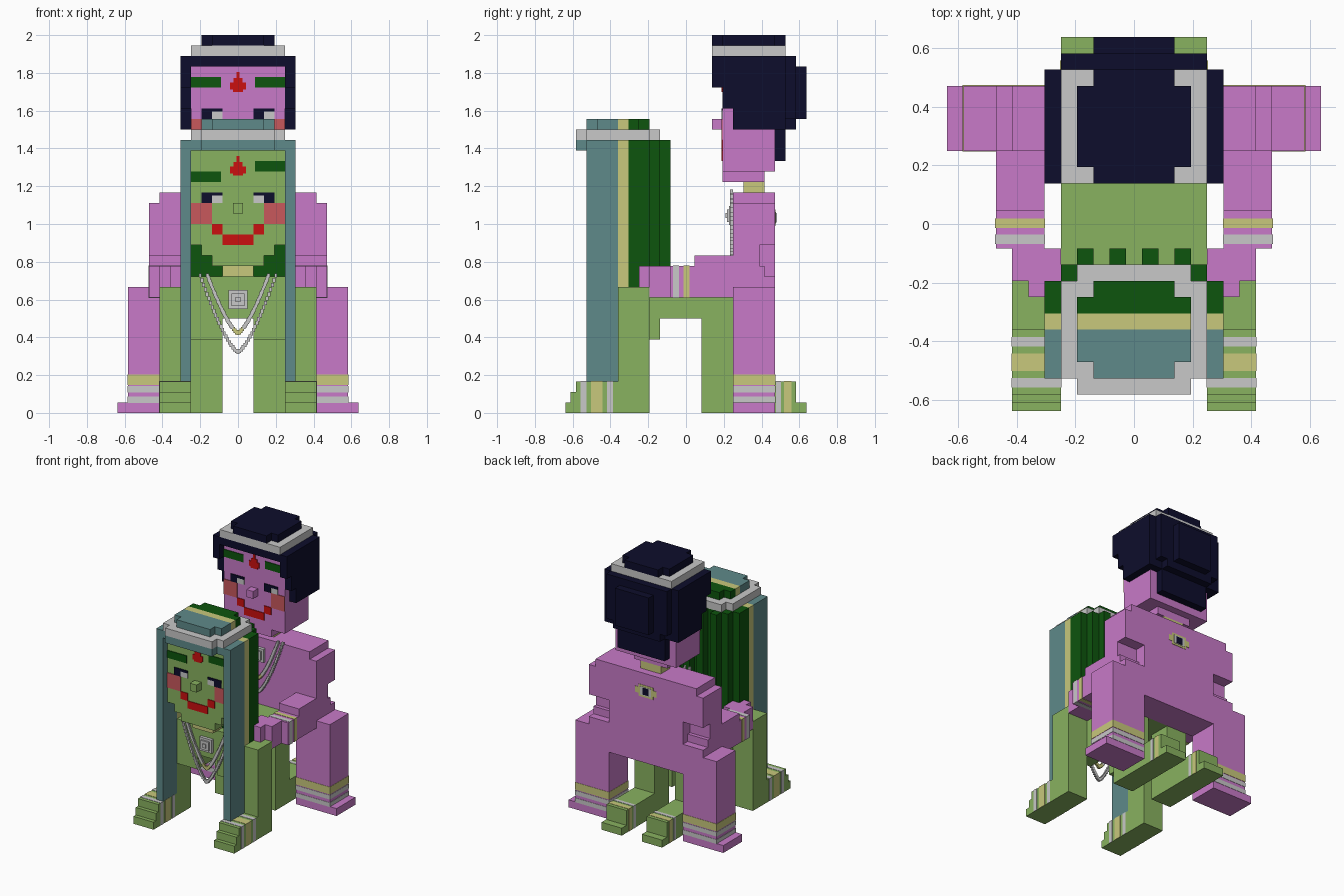
import bpy

V = 1 / 18  # size of one block
cube = bpy.data.objects.get("Cube")
if cube:
    bpy.data.objects.remove(cube)


def colour(name, r, g, b):
    m = bpy.data.materials.new(name)
    m.use_nodes = True
    m.diffuse_color = (r, g, b, 1)
    m.node_tree.nodes["Principled BSDF"].inputs["Base Color"].default_value = (r, g, b, 1)
    return m


pink = colour("orchid pink", .58, .195, .58)
green = colour("leaf green", .25, .445, .117)
forest = colour("forest green", .004, .09, .004)
teal = colour("teal", .114, .254, .254)
yellow = colour("pale yellow", .578, .578, .2)
silver = colour("silver", .578, .578, .578)
navy = colour("navy", .004, .004, .025)
red = colour("red", .6, .005, .005)
coral = colour("coral", .578, .098, .107)


def part(name, mat, *boxes, mirror=False):
    """One object from boxes given as (x range, y range, z range) in blocks."""
    if mirror:
        boxes += tuple(((-x[1], -x[0]), y, z) for x, y, z in boxes)
    verts, faces = [], []
    for xs, ys, zs in boxes:
        n = len(verts)
        verts += [(x * V, y * V, z * V) for x in xs for y in ys for z in zs]
        for f in ("0132", "4675", "0451", "2376", "0264", "1573"):
            faces.append([n + int(c) for c in f])
    mesh = bpy.data.meshes.new(name)
    mesh.from_pydata(verts, [], faces)
    mesh.materials.append(mat)
    ob = bpy.data.objects.new(name, mesh)
    bpy.context.collection.objects.link(ob)
    return ob


def mid(w):
    return (-w, w)


def band(name, mat, x, y, z):
    """Thin painted band that wraps a limb."""
    e = .04
    part(name, mat, *[tuple((r[0] - e, r[1] + e) for r in (x, y, z))], mirror=True)


def face(who, y, up, skin, brow_drop, gaze):
    """Painted features and nose on the front of a head."""
    def paint(label, mat, *rects, mirror=False):
        part(who + "_" + label, mat, *[(x, (y - .1 - d, y), (z[0] + up, z[1] + up))
                                       for x, z, d in rects], mirror=mirror)

    part(who + "_nose", skin, (mid(.5), (y - 1, y), (19 + up, 20 + up)))
    paint("cheeks", coral, ((2.5, 4.5), (18, 20), 0), mirror=True)
    paint("mouth", red, ((1.5, 2.5), (17, 18), 0), ((-2.5, -1.5), (17, 18), 0),
          (mid(1.5), (16, 17), 0))
    paint("left_brow", forest, ((1.6, 4.5), (23, 24), 0))
    paint("right_brow", forest, ((-4.5, -1.6), (23 - brow_drop, 24 - brow_drop), 0))
    paint("drop", red, *[(mid(w), z, 0) for w, z in
                         ((.5, (22.6, 22.8)), (.75, (22.8, 23.5)),
                          (.45, (23.5, 23.9)), (.15, (23.9, 24.5)))])
    for s in (-1, 1):
        c = s * 2.5
        out = s if gaze == 0 else gaze
        paint("eye_white", silver, ((c - 1, c + 1), (20, 20.8), 0))
        pupil = sorted((c, c + out))
        paint("pupil", navy, (pupil, (20, 21), .04), ((c - 1, c + 1), (20.7, 21), .04))


def necklace(who, y, up):
    """Beaded chains with a square pendant."""
    def chain(label, mat, width, low, start, stop, n=30):
        beads = []
        for i in range(n + 1):
            t = start + (stop - start) * i / n
            x, z = width * t, low + (13.1 - low) * abs(t) ** 1.4 + up
            beads.append(((x - .14, x + .14), (y - .3, y), (z - .2, z + .2)))
        part(who + "_" + label, mat, *beads)

    chain("long_chain", silver, 3.6, 5.8, -1, 1, 44)
    chain("short_chain", silver, 2.9, 7.6, -1, -.2)
    chain("short_chain", silver, 2.9, 7.6, .2, 1)
    chain("chain_tip", yellow, 2.9, 7.6, -.2, .2, 8)
    z = 10.8 + up
    for w, d, mat in ((.9, .4, silver), (.6, .6, silver), (.25, .75, silver)):
        part(who + "_pendant", mat, (mid(w), (y - d, y), (z - w, z + w)))


# ---- Front figure: body and limbs
part("front_body", green, (mid(4.5), (-6.5, 4.5), (9, 12)), (mid(4.5), (-6.5, -5.5), (12, 13)))
part("front_chest", green, ((1.5, 4.5), (-6.5, -2.5), (7, 9)), mirror=True)
part("front_arm", green, ((4.5, 7.5), (-6.5, -3.5), (0, 12)),
     ((4.5, 7.5), (-10.5, -6.5), (0, 3)), ((4.5, 7.5), (-11.5, -10.5), (0, 1)), mirror=True)
part("front_knuckles", green, ((4.5, 7.5), (-11, -10.5), (1, 2)), mirror=True)
part("front_thigh", green, ((1.5, 4.5), (1.5, 4.5), (0, 9)), mirror=True)
part("front_shin", green, ((1.5, 4.5), (4.5, 10.5), (0, 3)),
     ((1.5, 4.5), (10.5, 11.5), (0, 1)), mirror=True)
for mat, y in ((silver, (-10, -9.5)), (yellow, (-9, -8)), (silver, (-7.5, -7))):
    band("front_bracelet", mat, (4.5, 7.5), y, (0.05, 3))
for mat, y in ((silver, (8.6, 9)), (yellow, (9.4, 10))):
    band("front_anklet", mat, (1.5, 4.5), y, (0.05, 3))

# ---- Front figure: head and striped hair
part("front_head", green, (mid(4.5), (-8.5, -5.5), (16, 25)),
     (mid(3.5), (-8.5, -5.5), (15, 16)), (mid(2.5), (-8.5, -5.5), (14, 15)))
part("front_neck", yellow, (mid(1.5), (-7.5, -5.5), (13, 14)))
part("front_hair_teal", teal, ((4.5, 5.5), (-9.5, -6.5), (3, 25)),
     ((-5.5, -4.5), (-9.5, -6.5), (3, 25)), (mid(5.5), (-9.5, -6.5), (25, 26)),
     (mid(3.5), (-10.5, -9.5), (25, 26)), (mid(3.5), (-8.5, -6.5), (27, 28)),
     (mid(2.5), (-9.5, -8.5), (27, 28)))
part("front_hair_yellow", yellow, ((4.5, 5.5), (-6.5, -5.5), (12, 25)),
     ((-5.5, -4.5), (-6.5, -5.5), (12, 25)), (mid(5.5), (-6.5, -5.5), (25, 26)),
     (mid(3.5), (-6.5, -5.5), (27, 28)))
part("front_hair_back", forest, (mid(5.5), (-5.5, -3.5), (12, 26)),
     (mid(4.5), (-3.5, -2.5), (12, 26)), (mid(3.5), (-5.5, -4.5), (27, 28)),
     (mid(2.5), (-4.5, -3.5), (27, 28)))
part("front_hair_locks", forest, *[((x - .5, x + .5), (-2.5, -1.5), (12, 26))
                                   for x in (-3, -1, 1, 3)])
part("front_headband", silver, (mid(4.5), (-9.5, -3.5), (26, 27)),
     (mid(3.5), (-10.5, -9.5), (26, 27)), (mid(3.5), (-3.5, -2.5), (26, 27)))
face("front", -8.5, 0, green, 1, 0)
necklace("front", -6.5, 0)

# ---- Rear figure: torso, legs and arms
part("rear_torso", pink, (mid(5.5), (4.5, 8.5), (9, 21)))
part("rear_leg", pink, ((5.5, 10.5), (4.5, 8.5), (0, 12)),
     ((10.5, 11.5), (4.5, 8.5), (0, 1)), mirror=True)
for mat, z in ((silver, (1, 1.5)), (silver, (2, 2.5)), (yellow, (2.7, 3.6))):
    band("rear_anklet", mat, (5.5, 10.5), (4.5, 8.5), z)
part("rear_shoulder", pink, ((5.5, 7.5), (4.5, 8.5), (20, 21)),
     ((5.5, 8.5), (4.5, 8.5), (16, 20)), mirror=True)
part("rear_elbow", pink, *[((5.5, 8.5), (4.5, 4.5 + i), (17 - i - 1, 17 - i))
                           for i in range(1, 5)],
     ((5.5, 8.5), (4.5, 7), (14, 16)), ((5.5, 8.5), (4.5, 5.5), (13, 14)), mirror=True)
part("rear_forearm", pink, ((5.5, 8.5), (-1.5, 4.5), (11, 14)),
     ((5.5, 8.5), (.8, 4.5), (14, 15)), mirror=True)
part("rear_hand", pink, ((4.5, 7.5), (-3.5, -1.5), (11, 14)),
     ((5.5, 6.5), (-4.5, -3.5), (12, 14)), mirror=True)
for mat, y in ((silver, (-1.2, -.7)), (yellow, (-.2, .3))):
    band("rear_bracelet", mat, (5.5, 8.5), y, (11, 14))

# ---- Painted eye on the rear figure's back
for mat, w, h, d in ((yellow, 1.6, .4, .05), (yellow, 1.1, .8, .05),
                     (silver, .8, .55, .09), (navy, .45, .45, .13)):
    part("back_eye", mat, (mid(w), (8.5, 8.5 + d), (18.6 - h, 18.6 + h)))

# ---- Rear figure: head and dark hair
part("rear_neck", yellow, (mid(1.5), (5.5, 7.5), (21, 22)))
part("rear_head", pink, (mid(4.5), (3.5, 8.5), (23, 33)), (mid(2.5), (3.5, 7.5), (22, 23)))
part("rear_hair_side", navy, ((4.5, 5.5), (4.5, 9.5), (27, 29)),
     ((4.5, 5.5), (3.5, 9.5), (29, 31)), ((4.5, 5.5), (2.5, 9.5), (31, 34)), mirror=True)
part("rear_hair_back", navy, (mid(4.5), (8.5, 9.5), (27, 34)),
     (mid(3.5), (8.5, 9.5), (24, 27)), (mid(4.5), (9.5, 10.5), (28, 34)),
     (mid(3.5), (9.5, 10.5), (27, 28)), (mid(2.5), (10.5, 11.5), (28, 33)))
part("rear_hair_top", navy, (mid(4.5), (2.5, 8.5), (33, 34)),
     (mid(3.5), (3.5, 8.5), (35, 36)), (mid(2.5), (2.5, 9.5), (35, 36)))
part("rear_headband", silver, (mid(4.5), (2.5, 9.5), (34, 35)))
face("rear", 3.5, 8, pink, 0, -1)
necklace("rear", 4.5, 8)
